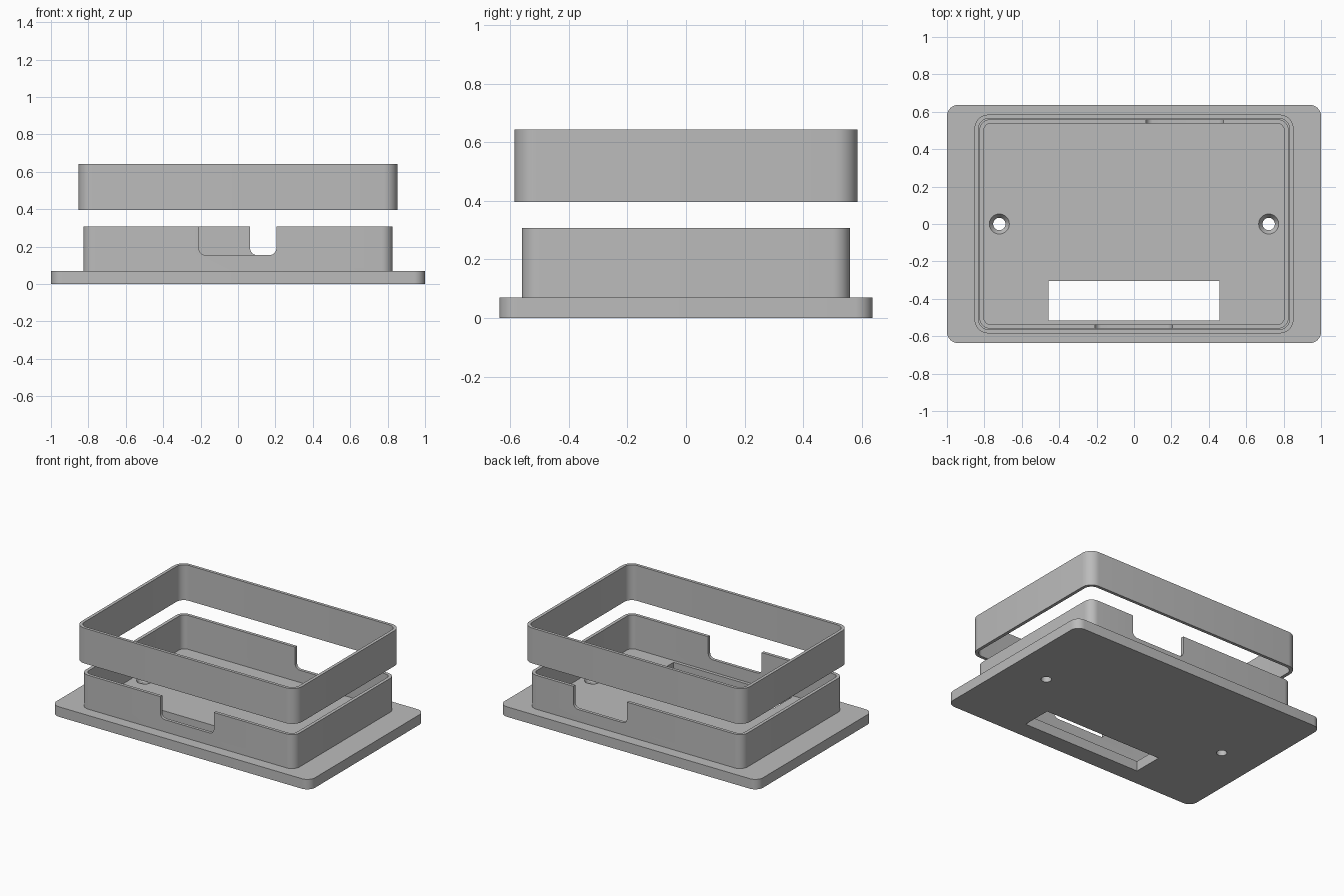
import bpy, bmesh, math
from mathutils import Matrix

cube = bpy.data.objects.get("Cube")
if cube:
    bpy.data.objects.remove(cube, do_unlink=True)

grey = bpy.data.materials.new("plain grey")
grey.use_nodes = True
grey.diffuse_color = (0.5, 0.5, 0.5, 1)
grey.node_tree.nodes["Principled BSDF"].inputs["Base Color"].default_value = (0.5, 0.5, 0.5, 1)


def rounded_rect(hx, hy, r, steps=8):
    """Counter-clockwise outline of a rectangle with rounded corners."""
    if r == 0:
        return [(hx, hy), (-hx, hy), (-hx, -hy), (hx, -hy)]
    points = []
    for i, (sx, sy) in enumerate([(1, 1), (-1, 1), (-1, -1), (1, -1)]):
        for k in range(steps + 1):
            a = (i + k / steps) * math.pi / 2
            points.append((sx * (hx - r) + r * math.cos(a), sy * (hy - r) + r * math.sin(a)))
    return points


def make_object(name, bm):
    bmesh.ops.recalc_face_normals(bm, faces=bm.faces)
    mesh = bpy.data.meshes.new(name)
    bm.to_mesh(mesh)
    bm.free()
    mesh.materials.append(grey)
    obj = bpy.data.objects.new(name, mesh)
    bpy.context.collection.objects.link(obj)
    return obj


def prism(name, outline, z0, z1, matrix=Matrix()):
    bm = bmesh.new()
    face = bm.faces.new([bm.verts.new((x, y, z0)) for x, y in outline])
    up = bmesh.ops.extrude_face_region(bm, geom=[face])["geom"]
    bmesh.ops.translate(bm, vec=(0, 0, z1 - z0),
                        verts=[v for v in up if isinstance(v, bmesh.types.BMVert)])
    bmesh.ops.transform(bm, matrix=matrix, verts=bm.verts)
    return make_object(name, bm)


def frame(name, outer, inner, z0, z1):
    """Hollow wall, open at the top and bottom."""
    bm = bmesh.new()
    loops = [[bm.verts.new((x, y, z)) for x, y in outline]
             for outline, z in [(outer, z0), (outer, z1), (inner, z1), (inner, z0)]]
    n = len(outer)
    for a, b in zip(loops, loops[1:] + loops[:1]):
        for i in range(n):
            j = (i + 1) % n
            bm.faces.new([a[i], a[j], b[j], b[i]])
    return make_object(name, bm)


def cone(name, x, r0, r1, z0, z1):
    bm = bmesh.new()
    bmesh.ops.create_cone(bm, cap_ends=True, segments=32, radius1=r0, radius2=r1, depth=z1 - z0,
                          matrix=Matrix.Translation((x, 0, (z0 + z1) / 2)))
    return make_object(name, bm)


def cut(obj, cutters):
    for cutter in cutters:
        cutter.hide_render = True
        mod = obj.modifiers.new("cut", "BOOLEAN")
        mod.operation = "DIFFERENCE"
        mod.solver = "EXACT"
        mod.object = cutter
    graph = bpy.context.evaluated_depsgraph_get()
    mesh = bpy.data.meshes.new_from_object(obj.evaluated_get(graph))
    obj.modifiers.clear()
    obj.data = mesh
    for cutter in cutters:
        bpy.data.objects.remove(cutter, do_unlink=True)


FLOOR = 0.07

# Face plate with a rectangular window and two countersunk screw holes
plate = prism("face_plate", rounded_rect(1, 0.637, 0.06), 0, FLOOR)
cutters = [prism("window_cutter", rounded_rect(0.457, 0.105, 0), -0.1, 0.2,
                 Matrix.Translation((0, -0.41, 0)))]
for x in (-0.72, 0.72):
    cutters.append(cone("screw_hole_cutter", x, 0.033, 0.033, -0.1, 0.2))
    cutters.append(cone("countersink_cutter", x, 0.033, 0.055, FLOOR - 0.03, FLOOR + 0.002))
cut(plate, cutters)

# Inner wall with one notch at the front and one at the back
wall = frame("inner_wall", rounded_rect(0.827, 0.56, 0.06), rounded_rect(0.804, 0.538, 0.04),
             FLOOR, 0.307)
upright = Matrix.Rotation(math.pi / 2, 4, "X")
notches = [prism("notch_cutter", rounded_rect(0.207, 0.2, 0.035), -0.1, 0.1,
                 Matrix.Translation((x, y, 0.355)) @ upright)
           for x, y in [(-0.002, -0.55), (0.272, 0.55)]]
cut(wall, notches)

# Loose outer frame floating above
collar = frame("outer_frame", rounded_rect(0.853, 0.585, 0.075), rounded_rect(0.831, 0.564, 0.055),
               0.396, 0.643)

# Smooth corners, sharp edges
bpy.ops.object.select_all(action="DESELECT")
for obj in (plate, wall, collar):
    obj.select_set(True)
bpy.context.view_layer.objects.active = plate
bpy.ops.object.shade_smooth_by_angle(angle=math.radians(30))
